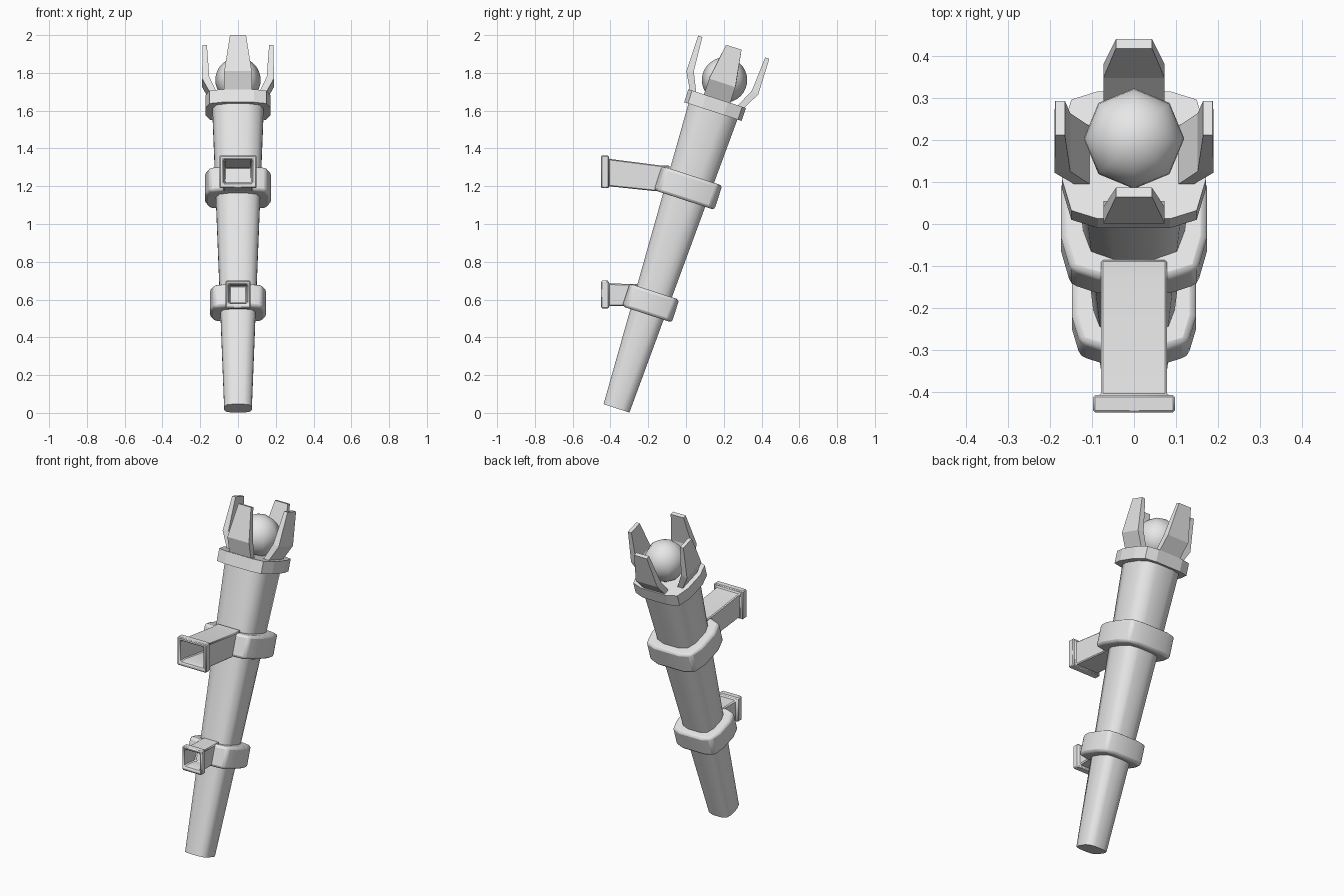
import bpy, bmesh, math
from mathutils import Matrix, Vector

cube = bpy.data.objects.get("Cube")
if cube:
    bpy.data.objects.remove(cube, do_unlink=True)

grey = bpy.data.materials.new("plain_grey")
grey.use_nodes = True
grey.diffuse_color = (0.8, 0.8, 0.8, 1)
grey.node_tree.nodes["Principled BSDF"].inputs["Base Color"].default_value = (0.8, 0.8, 0.8, 1)

# The torch leans back; its parts are built upright along this tilted axis
TILT = Matrix.Translation((0, -0.368, 0.024)) @ Matrix.Rotation(math.radians(-18), 4, 'X')


def finish(name, bm, matrix=None, bevel=0, segments=1, smooth=None):
    bmesh.ops.recalc_face_normals(bm, faces=bm.faces)
    mesh = bpy.data.meshes.new(name)
    bm.to_mesh(mesh)
    bm.free()
    mesh.materials.append(grey)
    obj = bpy.data.objects.new(name, mesh)
    bpy.context.collection.objects.link(obj)
    if matrix:
        obj.matrix_world = matrix
    if bevel:
        mod = obj.modifiers.new("soft_edges", 'BEVEL')
        mod.width, mod.segments = bevel, segments
        mod.limit_method, mod.angle_limit = 'ANGLE', math.radians(50)
    if smooth:
        bpy.ops.object.select_all(action='DESELECT')
        obj.select_set(True)
        bpy.context.view_layer.objects.active = obj
        bpy.ops.object.shade_smooth_by_angle(angle=math.radians(smooth))
    return obj


def loft(rings):
    """Skin a list of equal point rings and cap both ends."""
    bm = bmesh.new()
    loops = [[bm.verts.new(p) for p in ring] for ring in rings]
    n = len(loops[0])
    for a, b in zip(loops, loops[1:]):
        for i in range(n):
            j = (i + 1) % n
            bm.faces.new((a[i], a[j], b[j], b[i]))
    bm.faces.new(loops[0])
    bm.faces.new(loops[-1])
    return bm


def rounded_square(hx, hy, z, quarter):
    """Twelve-sided outline made by mirroring one quarter."""
    pts = []
    for sx, sy in ((1, 1), (-1, 1), (-1, -1), (1, -1)):
        q = quarter if sx * sy > 0 else quarter[::-1]
        pts += [(sx * hx * x, sy * hy * y, z) for x, y in q]
    return pts


SOFT = [(1, 0.4), (0.84, 0.84), (0.4, 1)]
BROAD = [(1, 0.38), (0.87, 0.87), (0.5, 1)]

# Tapered shaft
finish("shaft", loft([rounded_square(0.073, 0.072, 0, SOFT),
                      rounded_square(0.136, 0.137, 1.67, SOFT)]), TILT, smooth=60)

# Collar under the prongs
finish("collar", loft([rounded_square(0.172, 0.16, 1.652, BROAD),
                       rounded_square(0.172, 0.16, 1.724, BROAD)]), TILT)

# Two holding bands
for name, hx, hy, low, high in (("lower_band", 0.148, 0.138, 0.523, 0.65),
                                ("upper_band", 0.174, 0.168, 1.16, 1.295)):
    finish(name, loft([rounded_square(hx, hy, low, BROAD),
                       rounded_square(hx, hy, high, BROAD)]),
           TILT, bevel=0.015, segments=2, smooth=40)

# Four bent prongs: (outward distance, height, half width), outer then inner side
OUTER = [(0.148, 1.715, 0.073), (0.2, 1.812, 0.073), (0.198, 2.01, 0.043)]
INNER = [(0.112, 1.715, 0.073), (0.162, 1.822, 0.073), (0.175, 2.01, 0.043)]
for k, name in enumerate(("front_prong", "left_prong", "back_prong", "right_prong")):
    inset = 0.01 * (k % 2)
    rings = [[(-wo, inset - o, zo), (wo, inset - o, zo), (wi, inset - i, zi), (-wi, inset - i, zi)]
             for (o, zo, wo), (i, zi, wi) in zip(OUTER, INNER)]
    finish(name, loft(rings), TILT @ Matrix.Rotation(k * math.pi / 2, 4, 'Z'))

# Ball held between the prongs
ball = bmesh.new()
bmesh.ops.create_uvsphere(ball, u_segments=8, v_segments=16, radius=0.12)
finish("ball", ball, Matrix.Translation((0, 0.204, 1.762)), smooth=60)


def rect(half, top, bottom):
    """Rectangle in the x direction between two (y, z) points."""
    return [(-half, *bottom), (half, *bottom), (half, *top), (-half, *top)]


# Hollow wall arms with a flanged mouth
def arm(name, half, flange, hole, mouth, flange_z, root_top, root_bottom):
    low, high = mouth
    flow, fhigh = flange_z
    wall = half - hole
    top, bottom = Vector(root_top), Vector(root_bottom)
    sink, near = Vector((0.05, 0)), Vector((-0.012, 0))
    rings = [rect(half, top + sink, bottom + sink),
             rect(half, top, bottom),
             rect(half, (-0.41, high), (-0.41, low)),
             rect(flange, (-0.408, fhigh), (-0.408, flow)),
             rect(flange, (-0.45, fhigh), (-0.45, flow)),
             rect(hole + 0.008, (-0.45, high), (-0.45, low + 0.012)),
             rect(hole, (-0.41, high - 0.01), (-0.41, low + 0.02)),
             rect(hole, top + near - Vector((0, 0.012)), bottom + near + Vector((0, 0.012)))]
    finish(name, loft(rings), bevel=0.006, smooth=35)


arm("upper_arm", 0.079, 0.098, 0.072, (1.2, 1.345), (1.19, 1.363),
    (-0.135, 1.31), (-0.172, 1.175))
arm("lower_arm", 0.054, 0.066, 0.046, (0.565, 0.685), (0.553, 0.7),
    (-0.305, 0.683), (-0.338, 0.565))
